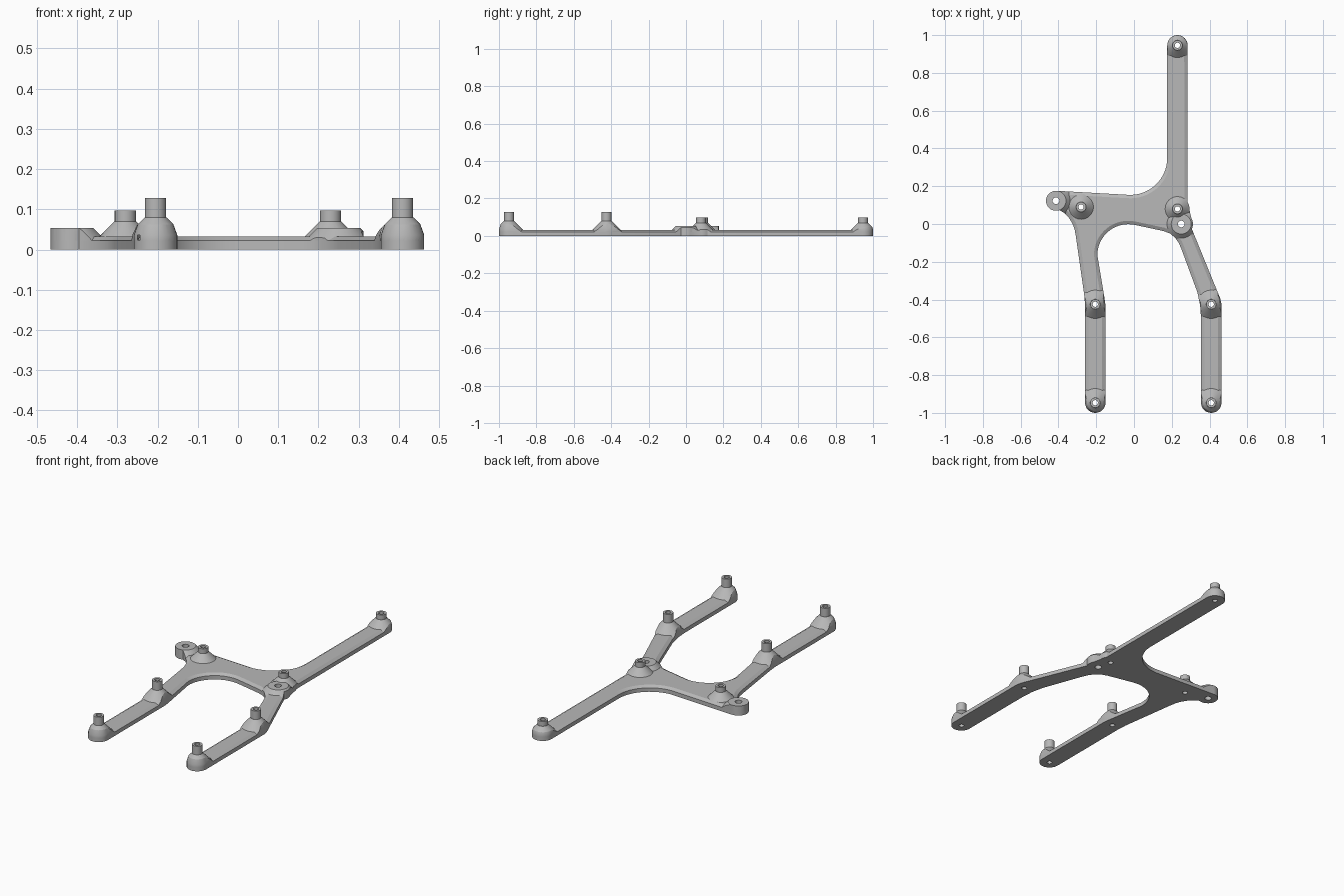
import bpy, bmesh
from math import cos, sin, radians, pi
from mathutils import Matrix

cube = bpy.data.objects.get("Cube")
if cube:
    bpy.data.objects.remove(cube)

grey = bpy.data.materials.new("mid grey")
grey.use_nodes = True
colour = (0.48, 0.48, 0.48, 1)
grey.diffuse_color = colour
grey.node_tree.nodes["Principled BSDF"].inputs["Base Color"].default_value = colour


def arc(cx, cy, r, start, end, n=16):
    steps = [radians(start + (end - start) * i / n) for i in range(n + 1)]
    return [(cx + r * cos(a), cy + r * sin(a)) for a in steps]


def to_object(name, bm):
    bmesh.ops.recalc_face_normals(bm, faces=bm.faces)
    mesh = bpy.data.meshes.new(name)
    bm.to_mesh(mesh)
    bm.free()
    obj = bpy.data.objects.new(name, mesh)
    bpy.context.collection.objects.link(obj)
    return obj


def slab(name, wall, inset=0, top_z=0):
    """Extrude the bracket outline, with an optional chamfered top."""
    bm = bmesh.new()
    base = bm.faces.new([bm.verts.new((x, y, 0)) for x, y in outline])
    geom = bmesh.ops.extrude_face_region(bm, geom=[base], use_keep_orig=True)["geom"]
    top = [g for g in geom if isinstance(g, bmesh.types.BMFace)][0]
    for v in top.verts:
        v.co.z = wall
    bmesh.ops.recalc_face_normals(bm, faces=bm.faces)
    if inset:
        bmesh.ops.inset_region(bm, faces=[top], thickness=inset, use_even_offset=True)
        for v in top.verts:
            v.co.z = top_z
    return to_object(name, bm)


def turned(name, x, y, profile):
    """Spin a (radius, z) profile about a vertical axis."""
    bm = bmesh.new()
    verts = [bm.verts.new((r, 0, z)) for r, z in profile]
    edges = [bm.edges.new(pair) for pair in zip(verts, verts[1:])]
    bmesh.ops.spin(bm, geom=verts + edges, axis=(0, 0, 1), cent=(0, 0, 0),
                   angle=2 * pi, steps=40)
    bmesh.ops.remove_doubles(bm, verts=bm.verts, dist=0.0001)
    bmesh.ops.translate(bm, verts=bm.verts, vec=(x, y, 0))
    return to_object(name, bm)


def boolean(obj, other, operation):
    mod = obj.modifiers.new("cut", "BOOLEAN")
    mod.operation, mod.solver, mod.object = operation, "EXACT", other
    bpy.context.view_layer.objects.active = obj
    bpy.ops.object.modifier_apply(modifier=mod.name)


# Bracket outline, anticlockwise from the right leg tip
R = 0.054
outline = (
    arc(-0.205, -0.946, R, 180, 360)
    + [(-0.151, -0.43), (-0.155, -0.4)]
    + arc(-0.03, -0.165, 0.164, 180, 78)
    + [(0.155, -0.037), (0.19, -0.05), (0.217, -0.072), (0.237, -0.1), (0.25, -0.13),
       (0.335, -0.36), (0.35, -0.43), (0.355, -0.5)]
    + arc(0.409, -0.946, R, 180, 360)
    + [(0.463, -0.425), (0.457, -0.395)]
    + arc(0.25, 0, 0.062, -25, 30, 6)
    + arc(0.23, 0.08, 0.064, -5, 32, 4)
    + arc(0.23, 0.946, R, 0, 180)
    + arc(-0.02, 0.35, 0.196, 0, -95)
    + arc(-0.413, 0.123, 0.053, 85, 290)
    + [(-0.368, 0.058), (-0.345, 0.034), (-0.325, 0), (-0.314, -0.03), (-0.307, -0.07),
       (-0.263, -0.38), (-0.259, -0.43)]
)

frame = slab("frame_plate", 0.022, 0.018, 0.032)
dome_clip = slab("dome_clip", 0.036, 0.018, 0.086)
boss_clip = slab("boss_clip", 0.1)
parts = [frame]
holes = []

# Tall and short standoffs: a cone trimmed to the outline, then a collar
tall = [("right_front", -0.205, -0.946), ("right_middle", -0.205, -0.425),
        ("left_front", 0.409, -0.946), ("left_middle", 0.409, -0.425)]
short = [("back", 0.23, 0.946), ("left_inner", 0.23, 0.08), ("right_inner", -0.28, 0.09)]
for group, shoulder, top, foot in ((tall, 0.08, 0.128, 0.085), (short, 0.07, 0.097, 0.075)):
    for label, x, y in group:
        cone = turned(label + "_standoff_base", x, y,
                      [(0, 0.022), (foot, 0.022), (0.027, shoulder), (0, shoulder)])
        boolean(cone, dome_clip, "INTERSECT")
        collar = turned(label + "_standoff_collar", x, y,
                        [(0, shoulder - 0.01), (0.0265, shoulder - 0.01), (0.0265, top), (0, top)])
        parts += [cone, collar]
        holes.append((x, y, 0.014))

# Flat mounting bosses
for label, x, y in (("right_boss", -0.413, 0.123), ("left_boss", 0.25, 0)):
    boss = turned(label, x, y, [(0, 0.022), (0.085, 0.022), (0.053, 0.054), (0, 0.054)])
    boolean(boss, boss_clip, "INTERSECT")
    parts.append(boss)
    holes.append((x, y, 0.018))

# Screw holes through everything
bm = bmesh.new()
for x, y, r in holes:
    bmesh.ops.create_cone(bm, cap_ends=True, segments=24, radius1=r, radius2=r, depth=0.6,
                          matrix=Matrix.Translation((x, y, 0)))
drill = to_object("hole_cutter", bm)
for part in parts:
    boolean(part, drill, "DIFFERENCE")

for helper in (dome_clip, boss_clip, drill):
    bpy.data.objects.remove(helper)

# Colour and shading
bpy.ops.object.select_all(action="DESELECT")
for part in parts:
    part.data.materials.clear()
    part.data.materials.append(grey)
    part.select_set(True)
bpy.context.view_layer.objects.active = frame
bpy.ops.object.shade_smooth_by_angle(angle=radians(25))
